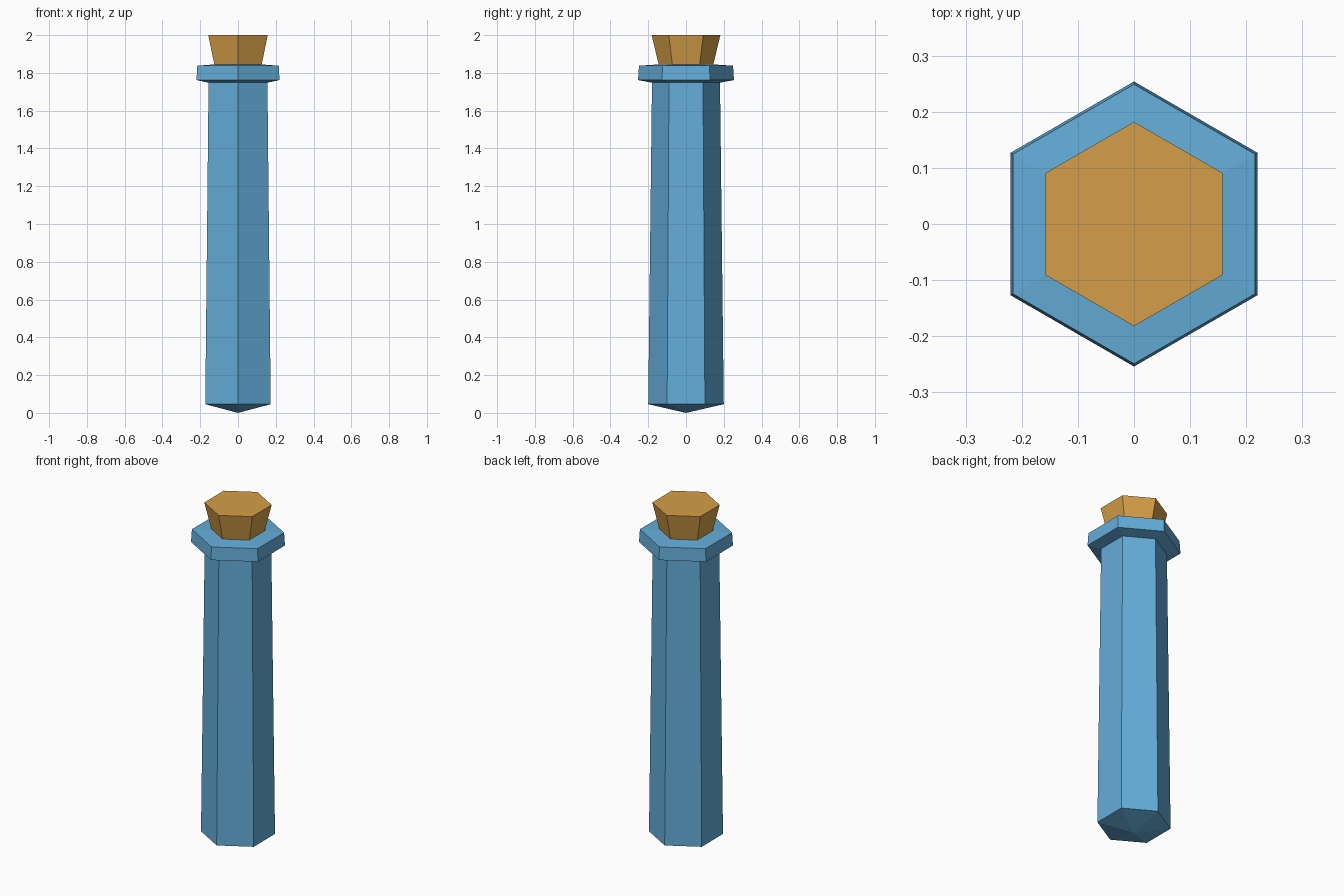
import bpy
import math

SIDES = 6

cube = bpy.data.objects.get("Cube")
if cube:
    bpy.data.objects.remove(cube, do_unlink=True)


def make_material(name, color):
    mat = bpy.data.materials.new(name)
    mat.use_nodes = True
    mat.diffuse_color = (*color, 1)
    mat.node_tree.nodes["Principled BSDF"].inputs["Base Color"].default_value = (*color, 1)
    return mat


def lathe(name, profile, mat):
    """Revolve (radius, height) points in hexagonal steps; zero radius makes a tip."""
    verts, faces, rings = [], [], []
    for radius, z in profile:
        start = len(verts)
        count = SIDES if radius else 1
        for i in range(count):
            a = math.pi / 2 + math.tau * i / SIDES
            verts.append((radius * math.cos(a), radius * math.sin(a), z))
        rings.append([start + i % count for i in range(SIDES)])
    for low, high in zip(rings, rings[1:]):
        for i in range(SIDES):
            j = (i + 1) % SIDES
            quad = [low[i], low[j], high[j], high[i]]
            faces.append(list(dict.fromkeys(quad)))
    # Flat caps where the profile does not end in a tip
    if profile[0][0]:
        faces.append(rings[0][::-1])
    if profile[-1][0]:
        faces.append(rings[-1])
    mesh = bpy.data.meshes.new(name)
    mesh.from_pydata(verts, [], faces)
    mesh.materials.append(mat)
    obj = bpy.data.objects.new(name, mesh)
    bpy.context.collection.objects.link(obj)
    return obj


glass = make_material("blue glass", (0.127, 0.42, 0.70))
cork = make_material("tan cork", (0.66, 0.345, 0.065))

# Tapered tube with a shallow pointed base and a flared lip
lathe("vial", [(0, 0.005), (0.2, 0.046), (0.18, 1.748), (0.254, 1.762),
               (0.249, 1.838), (0.144, 1.845)], glass)

# Stopper, wider at the top
lathe("stopper", [(0.144, 1.842), (0.182, 2.0)], cork)

# Rest the base on the ground
bpy.data.objects["vial"].data.vertices[0].co.z = 0
